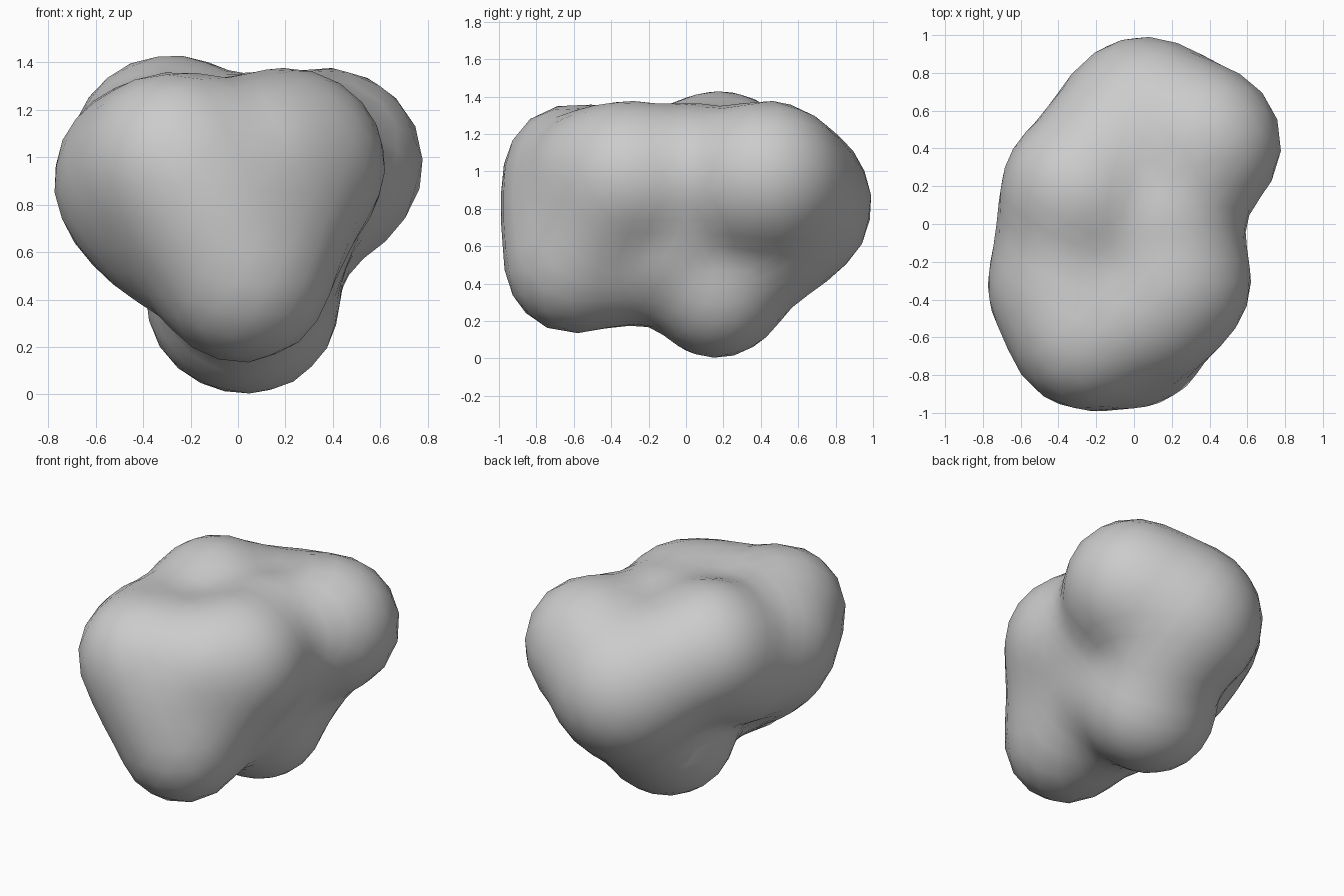
import bpy, bmesh, math
from mathutils import Vector

if "Cube" in bpy.data.objects:
    bpy.data.objects.remove(bpy.data.objects["Cube"], do_unlink=True)

# Rounded lobes of the boulder: centre and radius
LOBES = [
    ((-0.36, -0.33, 0.90), 0.42),   # left shoulder
    ((-0.25, -0.38, 0.72), 0.37),   # left cheek
    ((-0.27, -0.60, 0.98), 0.39),   # front brow
    ((-0.12, -0.60, 0.75), 0.39),   # front face
    ((0.22, -0.30, 0.97), 0.405),   # right shoulder
    ((0.08, -0.47, 0.97), 0.37),    # right brow
    ((0.13, -0.46, 0.73), 0.35),    # right cheek
    ((0.02, -0.60, 0.50), 0.375),   # front foot
    ((0.00, -0.28, 0.52), 0.335),   # underside
    ((0.08, -0.08, 0.60), 0.36),    # belly
    ((-0.31, -0.05, 0.90), 0.41),   # left flank
    ((0.20, 0.05, 0.98), 0.38),     # right waist
    ((0.15, 0.08, 0.76), 0.35),     # lower waist
    ((0.00, -0.05, 0.94), 0.38),    # middle
    ((-0.29, 0.18, 1.02), 0.415),   # crown
    ((-0.12, 0.40, 0.92), 0.39),    # back left flank
    ((0.375, 0.43, 0.97), 0.415),   # back right shoulder
    ((0.20, 0.50, 0.92), 0.37),     # upper back
    ((0.05, 0.55, 0.82), 0.45),     # back
    ((0.10, 0.38, 0.60), 0.36),     # back underside
    ((0.07, 0.17, 0.365), 0.35),    # rear foot
    ((-0.03, 0.16, 0.39), 0.355),   # rear foot, inner side
]
BLEND = 0.04
CENTRE = Vector((0, 0, 0.74))


def field(p):
    """Smoothly blended distance to the lobes."""
    total = sum(math.exp(-((p - Vector(c)).length - r) / BLEND) for c, r in LOBES)
    return -BLEND * math.log(total)


def surface_point(direction):
    """Outermost surface point along a ray from the centre."""
    low = 1.4
    while field(CENTRE + direction * low) > 0:
        low -= 0.03
    high = low + 0.03
    for _ in range(8):
        mid = (low + high) / 2
        if field(CENTRE + direction * mid) > 0:
            high = mid
        else:
            low = mid
    return CENTRE + direction * low


# Boulder body
bm = bmesh.new()
bmesh.ops.create_icosphere(bm, subdivisions=4, radius=1)
for v in bm.verts:
    v.co = surface_point(v.co.normalized())
bmesh.ops.smooth_vert(bm, verts=bm.verts, factor=0.3, use_axis_x=True, use_axis_y=True, use_axis_z=True)

mesh = bpy.data.meshes.new("boulder")
bm.to_mesh(mesh)
bm.free()
boulder = bpy.data.objects.new("boulder", mesh)
bpy.context.collection.objects.link(boulder)

# Stone colour
stone = bpy.data.materials.new("grey stone")
stone.use_nodes = True
colour = (0.6, 0.6, 0.6, 1)
stone.diffuse_color = colour
stone.node_tree.nodes["Principled BSDF"].inputs["Base Color"].default_value = colour
mesh.materials.append(stone)

bpy.ops.object.select_all(action="DESELECT")
boulder.select_set(True)
bpy.context.view_layer.objects.active = boulder
bpy.ops.object.shade_smooth_by_angle(angle=math.radians(30))
